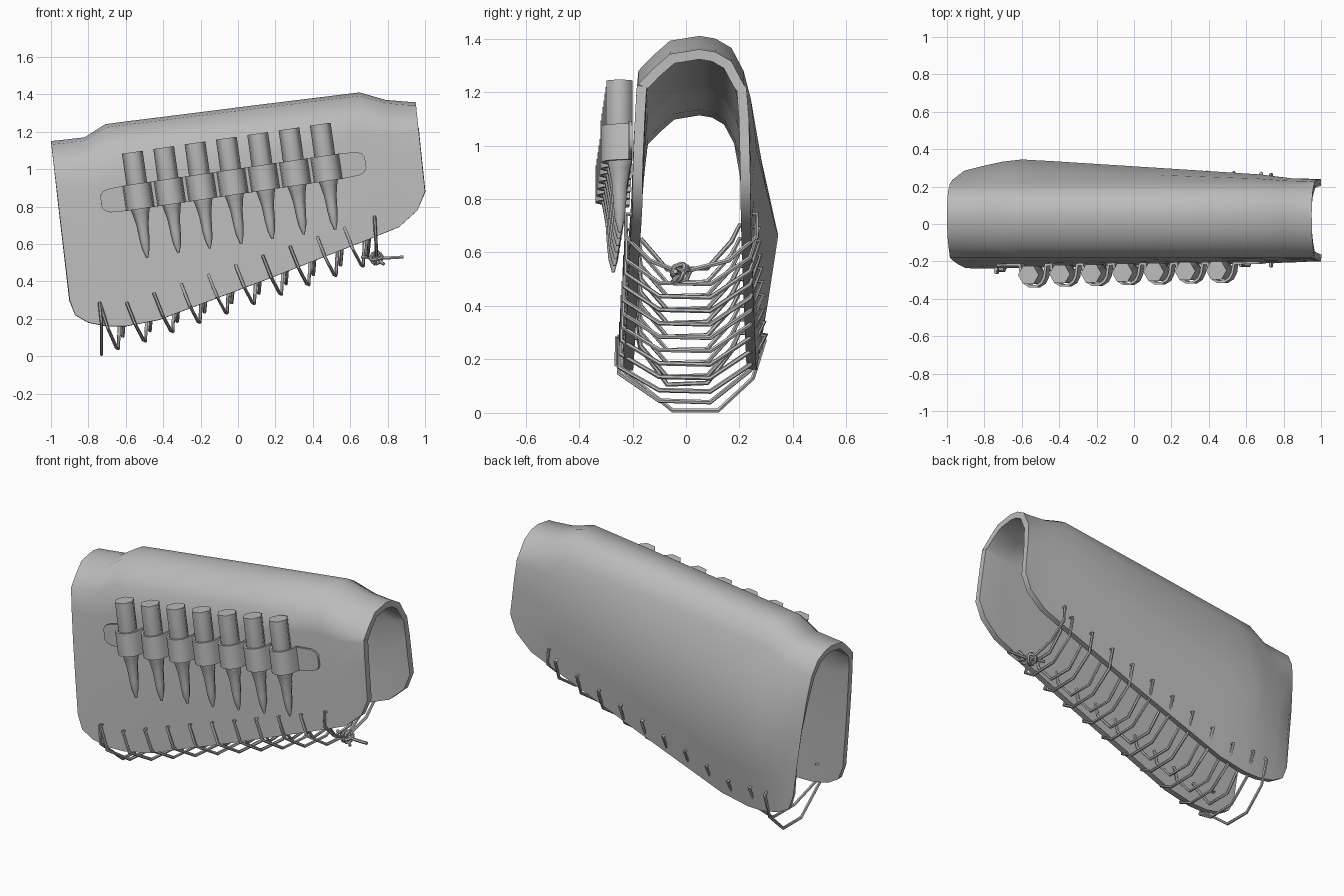
import bpy, bmesh, math
from mathutils import Vector

if "Cube" in bpy.data.objects:
    bpy.data.objects.remove(bpy.data.objects["Cube"])

grey = bpy.data.materials.new("plain grey")
grey.use_nodes = True
COLOUR = (0.5, 0.5, 0.5, 1)
grey.diffuse_color = COLOUR
grey.node_tree.nodes["Principled BSDF"].inputs["Base Color"].default_value = COLOUR


def add_object(name, data):
    obj = bpy.data.objects.new(name, data)
    bpy.context.collection.objects.link(obj)
    data.materials.append(grey)
    bpy.ops.object.select_all(action="DESELECT")
    obj.select_set(True)
    bpy.context.view_layer.objects.active = obj
    return obj


def skin(name, rows, close=False, caps=False, thickness=0, angle=40):
    """Join equal rows of points into a quad sheet, optionally thickened."""
    bm = bmesh.new()
    grid = [[bm.verts.new(p) for p in row] for row in rows]
    n = len(grid[0])
    for a, b in zip(grid, grid[1:]):
        for j in range(n if close else n - 1):
            k = (j + 1) % n
            bm.faces.new((a[j], b[j], b[k], a[k]))
    if caps:
        bm.faces.new(grid[0])
        bm.faces.new(grid[-1])
        bmesh.ops.recalc_face_normals(bm, faces=bm.faces)
    mesh = bpy.data.meshes.new(name)
    bm.to_mesh(mesh)
    bm.free()
    obj = add_object(name, mesh)
    if thickness:
        mod = obj.modifiers.new("thickness", "SOLIDIFY")
        mod.thickness = thickness
        mod.offset = -1
        mod.use_even_offset = True
        bpy.ops.object.modifier_apply(modifier=mod.name)
    bpy.ops.object.shade_smooth_by_angle(angle=math.radians(angle))


def cord(name, points, radius=0.009, cyclic=False):
    curve = bpy.data.curves.new(name, "CURVE")
    curve.dimensions = "3D"
    curve.bevel_depth = radius
    curve.bevel_resolution = 1
    curve.use_fill_caps = True
    spline = curve.splines.new("POLY")
    spline.points.add(len(points) - 1)
    for sp, p in zip(spline.points, points):
        sp.co = (*p, 1)
    spline.use_cyclic_u = cyclic
    add_object(name, curve)
    bpy.ops.object.convert(target="MESH")
    bpy.ops.object.shade_smooth_by_angle(angle=math.radians(50))


# Sleeve: arched stations of top x, top z, bottom x, bottom z, front y, back y
stations = [
    (-1.0, 1.15, -0.90, 0.30, -0.235, 0.255),
    (-0.95, 1.155, -0.87, 0.22, -0.237, 0.285),
    (-0.82, 1.17, -0.80, 0.18, -0.238, 0.31),
    (-0.71, 1.24, -0.70, 0.16, -0.237, 0.333),
    (-0.60, 1.255, -0.60, 0.16, -0.235, 0.345),
    (-0.42, 1.277, -0.42, 0.195, -0.232, 0.335),
    (0.12, 1.345, 0.14, 0.405, -0.22, 0.30),
    (0.65, 1.41, 0.70, 0.625, -0.21, 0.265),
    (0.79, 1.37, 0.86, 0.69, -0.205, 0.245),
    (0.91, 1.36, 0.96, 0.78, -0.20, 0.24),
    (0.95, 1.36, 1.0, 0.88, -0.20, 0.235),
]
FRONT_SHOULDER, BACK_SHOULDER = -0.178, 0.215
rows = []
for xt, zt, xb, zb, yf, yb in stations:
    low = 0.255 - 0.015 * xt
    h = zt - zb

    def at(y, z):
        t = (z - zb) / h
        return (xb + (xt - xb) * t, y, z)

    row = [at(yf + (FRONT_SHOULDER - yf) * t, zb + h * f)
           for f, t in ((0, 0), (0.25, 0.2), (0.5, 0.45), (0.72, 0.75))]
    row += [at(FRONT_SHOULDER, zt - 0.13), at(-0.125, zt - 0.075), at(-0.06, zt - 0.018), at(0.05, zt)]
    row += [at(0.11, zt - 0.01), at(0.17, zt - 0.045), at(BACK_SHOULDER, zt - 0.13)]
    row += [at(BACK_SHOULDER + (yb - BACK_SHOULDER) * 0.55, zb + h * 0.7), at(yb, zb + h * 0.46)]
    row += [at(low + (yb - low) * 0.5, zb + h * 0.22), at(low, zb)]
    rows.append(row)
skin("sleeve", rows, thickness=0.037, angle=50)

# Cartridges held in a row on the front
COUNT, SIDES = 7, 6
profile = [(0, 0.056), (0.29, 0.056), (0.33, 0.045), (0.39, 0.033),
           (0.47, 0.027), (0.52, 0.021), (0.57, 0.006)]
axis = Vector((0.08, 0.0, -0.57)).normalized()
side = Vector((0, 1, 0)).cross(axis)
centres = []
for i in range(COUNT):
    t = i / (COUNT - 1)
    top = Vector((-0.565 + 1.005 * t, -0.272 + 0.024 * t, 1.09 + 0.15 * t))
    rings = []
    for d, r in profile:
        rings.append([top + axis * d + side * r * math.cos(a) + Vector((0, r * math.sin(a), 0))
                      for a in (math.tau * k / SIDES for k in range(SIDES))])
    skin(f"cartridge_{i + 1}", rings, close=True, caps=True, angle=65)
    centres.append(top + axis * 0.235)

# Loop strap: lies flat on the sleeve and bulges over every cartridge
TILT = math.atan(0.149)
along = Vector((math.cos(TILT), 0, math.sin(TILT)))
across = Vector((-math.sin(TILT), 0, math.cos(TILT)))
base = Vector((-0.025, 0, 0.93))


def flat_y(s):
    return -0.226 + (s + 0.7) * 0.0085


path = [(s, flat_y(s), w) for s, w in ((-0.715, 0.03), (-0.70, 0.052), (-0.67, 0.063))]
for c in centres:
    s0 = (c - base).dot(along)
    path.append((s0 - 0.076, flat_y(s0), 0.068))
    for deg in range(190, 351, 32):
        a = math.radians(deg)
        path.append((s0 + 0.07 * math.cos(a), c.y + 0.07 * math.sin(a), 0.068))
    path.append((s0 + 0.076, flat_y(s0), 0.068))
path += [(s, flat_y(s), w) for s, w in ((0.67, 0.063), (0.70, 0.052), (0.715, 0.03))]
strap = [[base + along * s + across * w * k + Vector((0, y, 0)) for k in (-1, 1)] for s, y, w in path]
skin("loop_strap", strap, thickness=0.013)

# Lacing: zigzags under the open bottom between holes in both edges
STITCHES, STEP = 10, 0.1455
lace = [(-0.73, 0.27, 0.30), (-0.73, 0.295, 0.27), (-0.73, 0.25, 0.13), (-0.73, 0.12, 0.009),
        (-0.73, -0.05, 0.009), (-0.73, -0.26, 0.18), (-0.74, -0.26, 0.28)]
for i in range(STITCHES):
    x = -0.74 + STEP * i
    z = max(0.485 + 0.345 * x, 0.28)
    drop = 1.2 if i == 0 else 1
    front = -0.25 + 0.003 * i
    back = 0.3 - 0.003 * i
    outer = [(0, -0.18, 0), (0, front, 0.005), (0.045, front, -0.11), (0.09, -0.1, -0.195),
             (0.1, 0.09, -0.2), (0.105, 0.24, -0.1), (0.11, back, 0.01), (0.115, 0.2, 0.02)]
    inner = [(0.115, 0.17, -0.04), (0.12, 0.08, -0.14), (0.125, -0.07, -0.145), (0.135, -0.17, -0.03)]
    lace += [(x + a, y, z + b * drop) for a, y, b in outer + inner]
cord("lace", lace)

# Tied end of the lace with a small knot and loose tails
KNOT = Vector((0.74, -0.02, 0.525))
for name, s, y in (("back", 1, 0.265), ("front", -1, -0.225)):
    cord(f"{name}_tie", [(0.73, y - s * 0.03, 0.74), (0.73, y, 0.745), (0.735, y, 0.66),
                         (0.74, y * 0.6, 0.57), KNOT])
for i, (u, v) in enumerate((((1, 0, 0.2), (0, 1, 0.3)), ((0, 1, 0), (0.3, 0, 1)), ((1, 0.4, 0), (0, 0.3, 1)))):
    u, v = Vector(u).normalized() * 0.033, Vector(v).normalized() * 0.033
    ring = [KNOT + u * math.cos(a) + v * math.sin(a) for a in (math.tau * k / 8 for k in range(8))]
    cord(f"knot_loop_{i + 1}", ring, cyclic=True)
cord("long_tail", [KNOT, (0.80, -0.03, 0.525), (0.885, -0.04, 0.53)])
cord("short_tail", [(0.66, 0.0, 0.53), KNOT, (0.78, -0.05, 0.49)])
